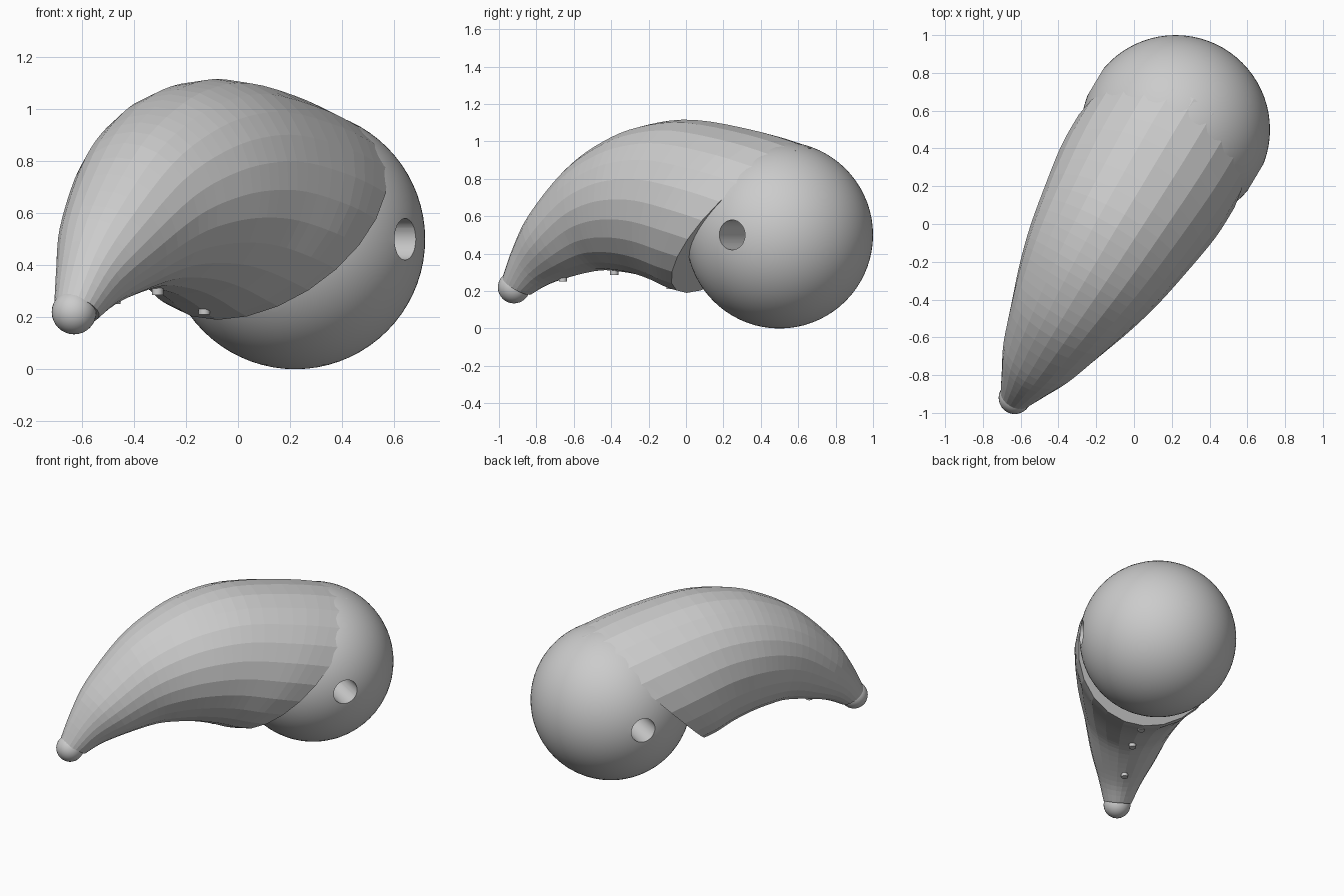
import bpy
import bmesh
import math
from mathutils import Vector

if "Cube" in bpy.data.objects:
    bpy.data.objects.remove(bpy.data.objects["Cube"], do_unlink=True)

grey = bpy.data.materials.new("stone grey")
grey.use_nodes = True
colour = (0.6, 0.6, 0.6, 1)
grey.diffuse_color = colour
grey.node_tree.nodes["Principled BSDF"].inputs["Base Color"].default_value = colour

HEAD = Vector((0.22, 0.5, 0.5))
RADIUS = 0.5
ALONG = Vector((-0.514, -0.858, 0))   # from head towards tip
SIDE = Vector((0.858, -0.514, 0))     # across the bead
UP = Vector((0, 0, 1))


def place(s, z, p=0):
    """Point s along the bead, p across it, at height z."""
    return Vector((HEAD.x, HEAD.y, 0)) + ALONG * s + SIDE * p + UP * z


def finish(name, smooth=True):
    obj = bpy.context.object
    obj.name = name
    obj.data.materials.clear()
    obj.data.materials.append(grey)
    if smooth:
        bpy.ops.object.shade_smooth_by_angle(angle=math.radians(35))
    return obj


def ball(name, centre, radius, segments):
    bpy.ops.mesh.primitive_uv_sphere_add(
        segments=segments, ring_count=segments // 2, radius=radius, location=centre)
    return finish(name)


def peg(name, centre, axis, radius, depth):
    bpy.ops.mesh.primitive_cylinder_add(vertices=32, radius=radius, depth=depth, location=centre)
    obj = finish(name)
    obj.rotation_euler = axis.to_track_quat("Z", "Y").to_euler()
    return obj


# Round head with a cord hole drilled through it
head = ball("round_head", HEAD, RADIUS, 72)
drill = peg("hole_cutter", HEAD, SIDE, 0.08, 1.4)
drill.hide_render = True
bpy.context.view_layer.objects.active = head
cut = head.modifiers.new("cord hole", "BOOLEAN")
cut.operation = "DIFFERENCE"
cut.solver = "EXACT"
cut.object = drill
bpy.ops.object.modifier_apply(modifier=cut.name)
bpy.data.objects.remove(drill, do_unlink=True)
bpy.ops.object.select_all(action="DESELECT")
head.select_set(True)
bpy.ops.object.shade_smooth_by_angle(angle=math.radians(35))

# Curved tail: each section has top (s, z), bottom (s, z) and half width
sections = [
    (-0.19, 0.965, 0.58, 0.19, 0.48),
    (0.117, 1.05, 0.65, 0.21, 0.475),
    (0.525, 1.115, 0.75, 0.25, 0.435),
    (0.816, 1.09, 0.87, 0.285, 0.395),
    (1.05, 1.01, 1.0, 0.305, 0.345),
    (1.28, 0.87, 1.12, 0.31, 0.285),
    (1.515, 0.63, 1.29, 0.28, 0.21),
    (1.63, 0.45, 1.45, 0.235, 0.14),
    (1.71, 0.28, 1.56, 0.18, 0.09),
]


def blend(a, b, c, d, t):
    """Smooth curve from b to c."""
    return b + 0.5 * t * (c - a + t * (2*a - 5*b + 4*c - d + t * (3*(b - c) + d - a)))


STEPS, SIDES = 4, 24
rows = []
last = len(sections) - 1
for i in range(last):
    near = [sections[min(max(i + k, 0), last)] for k in (-1, 0, 1, 2)]
    for j in range(STEPS):
        rows.append([blend(*v, j / STEPS) for v in zip(*near)])
rows.append(sections[-1])

bm = bmesh.new()
rings = []
for top_s, top_z, low_s, low_z, width in rows:
    ring = []
    for k in range(SIDES):
        a = 2 * math.pi * k / SIDES
        f = (1 + math.cos(a)) / 2
        ring.append(bm.verts.new(place(low_s + (top_s - low_s) * f,
                                       low_z + (top_z - low_z) * f,
                                       width * math.sin(a))))
    rings.append(ring)
for r, q in zip(rings, rings[1:]):
    for k in range(SIDES):
        n = (k + 1) % SIDES
        bm.faces.new((r[k], r[n], q[n], q[k]))
bm.faces.new(rings[0])
bm.faces.new(rings[-1])
bmesh.ops.recalc_face_normals(bm, faces=bm.faces)
mesh = bpy.data.meshes.new("curved_tail")
bm.to_mesh(mesh)
bm.free()
tail = bpy.data.objects.new("curved_tail", mesh)
bpy.context.collection.objects.link(tail)
bpy.context.view_layer.objects.active = tail
finish("curved_tail", smooth=False)

# Rounded tip
ball("rounded_tip", place(1.655, 0.22), 0.086, 32)

# Small nubs under the tail
for number, (s, z) in enumerate([(0.68, 0.235), (1.03, 0.31), (1.35, 0.275)], 1):
    peg(f"underside_nub_{number}", place(s, z), UP, 0.022, 0.05)
